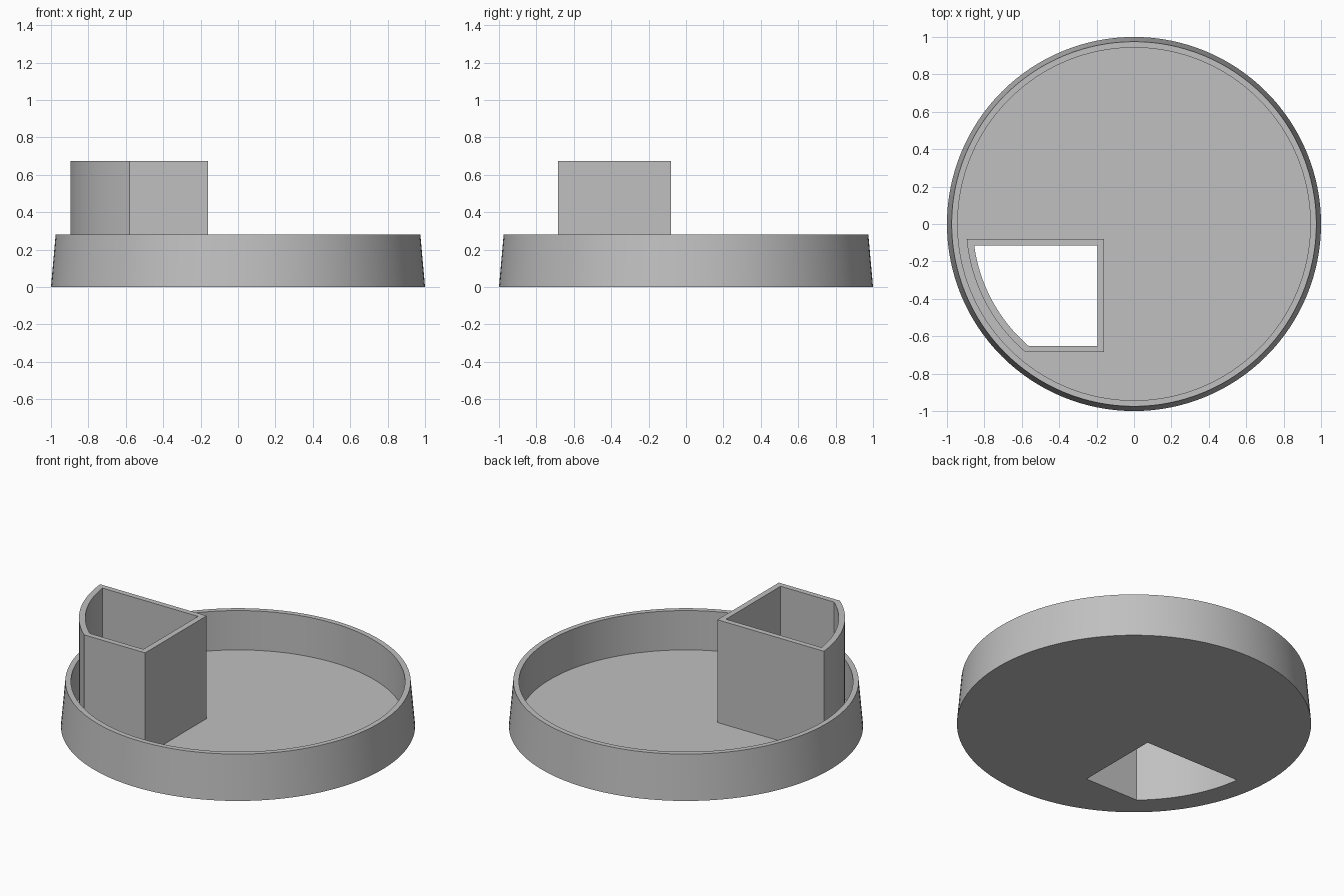
import bpy, bmesh, math

cube = bpy.data.objects.get("Cube")
if cube:
    bpy.data.objects.remove(cube, do_unlink=True)

GREY = (0.53, 0.53, 0.53, 1)
grey = bpy.data.materials.new("plain grey")
grey.use_nodes = True
grey.diffuse_color = GREY
grey.node_tree.nodes["Principled BSDF"].inputs["Base Color"].default_value = GREY

RIM, FLOOR, TOWER = 0.28, 0.035, 0.675
SEGMENTS = 128


def add_object(name, bm):
    bmesh.ops.recalc_face_normals(bm, faces=bm.faces)
    mesh = bpy.data.meshes.new(name)
    bm.to_mesh(mesh)
    bm.free()
    mesh.materials.append(grey)
    obj = bpy.data.objects.new(name, mesh)
    bpy.context.collection.objects.link(obj)
    return obj


def lathe(name, profile):
    """Stack of rings from (radius, height) pairs, capped at both ends."""
    bm = bmesh.new()
    rings = []
    for r, z in profile:
        angles = [2 * math.pi * i / SEGMENTS for i in range(SEGMENTS)]
        rings.append([bm.verts.new((r * math.cos(a), r * math.sin(a), z)) for a in angles])
    for low, high in zip(rings, rings[1:]):
        for i in range(SEGMENTS):
            j = (i + 1) % SEGMENTS
            bm.faces.new((low[i], low[j], high[j], high[i]))
    bm.faces.new(rings[0])
    bm.faces.new(rings[-1])
    return add_object(name, bm)


def sector_outline(right, back, front, radius, steps=24):
    """Rectangle whose outer side follows an arc about the tray centre."""
    start = math.pi + math.asin(-back / radius)
    end = math.pi + math.asin(-front / radius)
    arc = [start + (end - start) * i / steps for i in range(steps + 1)]
    return [(radius * math.cos(a), radius * math.sin(a)) for a in arc] + [(right, front), (right, back)]


def prism(name, outline, bottom, top):
    bm = bmesh.new()
    face = bm.faces.new([bm.verts.new((x, y, bottom)) for x, y in outline])
    grown = bmesh.ops.extrude_face_region(bm, geom=[face])["geom"]
    bmesh.ops.translate(bm, vec=(0, 0, top - bottom),
                        verts=[v for v in grown if isinstance(v, bmesh.types.BMVert)])
    return add_object(name, bm)


def boolean(obj, other, operation):
    mod = obj.modifiers.new(operation.lower(), "BOOLEAN")
    mod.operation = operation
    mod.solver = "EXACT"
    mod.object = other
    bpy.ops.object.select_all(action="DESELECT")
    bpy.context.view_layer.objects.active = obj
    obj.select_set(True)
    bpy.ops.object.modifier_apply(modifier=mod.name)
    bpy.data.objects.remove(other, do_unlink=True)


# Round tray with tapered outside and straight inside wall
tray = lathe("tray_with_shaft", [(1, 0), (0.975, RIM), (0.943, RIM), (0.943, FLOOR)])

# Open shaft rising through the floor
shaft = prism("shaft", sector_outline(-0.16, -0.08, -0.685, 0.898), FLOOR / 2, TOWER)
boolean(tray, shaft, "UNION")
opening = prism("shaft_opening", sector_outline(-0.196, -0.114, -0.651, 0.862), -0.1, TOWER + 0.1)
boolean(tray, opening, "DIFFERENCE")

# Smooth round walls, crisp edges
bpy.ops.object.shade_smooth_by_angle(angle=math.radians(25))
